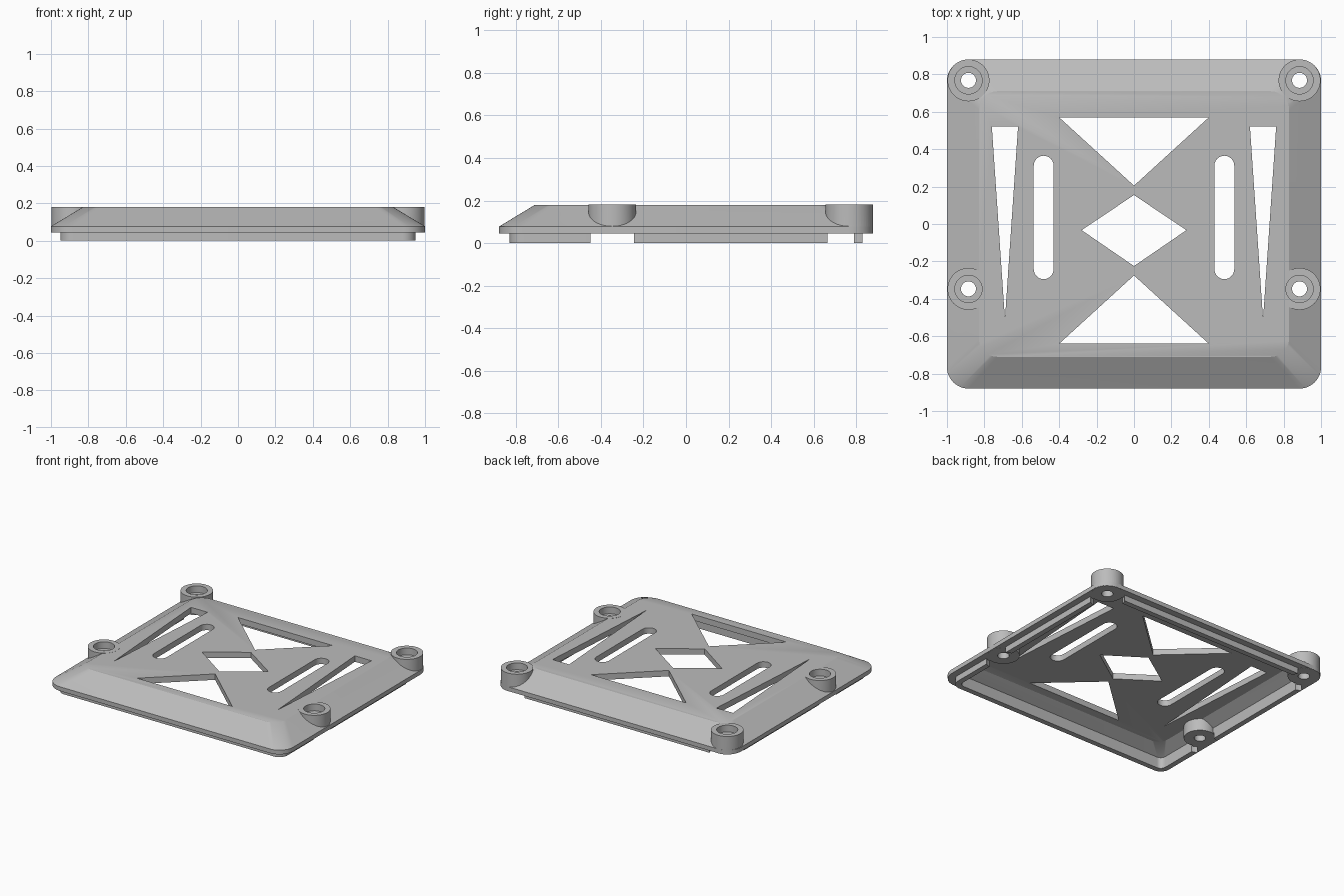
import bpy, bmesh, math

cube = bpy.data.objects.get("Cube")
if cube:
    bpy.data.objects.remove(cube, do_unlink=True)

HALF_X, HALF_Y = 1.0, 0.88
RIM_Z, TOP_Z = 0.045, 0.18

grey = bpy.data.materials.new("plain grey")
grey.use_nodes = True
colour = (0.5, 0.5, 0.5, 1)
grey.diffuse_color = colour
grey.node_tree.nodes["Principled BSDF"].inputs["Base Color"].default_value = colour


def rounded_rect(inset, radius, steps=12):
    cx, cy = HALF_X - inset - radius, HALF_Y - inset - radius
    pts = []
    for q, (sx, sy) in enumerate([(1, 1), (-1, 1), (-1, -1), (1, -1)]):
        for i in range(steps + 1):
            a = math.pi / 2 * (q + i / steps)
            pts.append((sx * cx + radius * math.cos(a), sy * cy + radius * math.sin(a)))
    return pts


def loft(name, rings, closed=False):
    """Skin a list of (outline, z) rings; cap the ends or join them in a loop."""
    bm = bmesh.new()
    loops = [[bm.verts.new((x, y, z)) for x, y in pts] for pts, z in rings]
    pairs = list(zip(loops, loops[1:]))
    if closed:
        pairs.append((loops[-1], loops[0]))
    else:
        bm.faces.new(loops[0])
        bm.faces.new(loops[-1])
    for a, b in pairs:
        for i in range(len(a)):
            j = (i + 1) % len(a)
            bm.faces.new((a[i], a[j], b[j], b[i]))
    bmesh.ops.recalc_face_normals(bm, faces=bm.faces)
    mesh = bpy.data.meshes.new(name)
    bm.to_mesh(mesh)
    bm.free()
    ob = bpy.data.objects.new(name, mesh)
    mesh.materials.append(grey)
    bpy.context.collection.objects.link(ob)
    return ob


def prism(name, pts, z0, z1):
    return loft(name, [(pts, z0), (pts, z1)])


def disc(x, y, r, n=48):
    return [(x + r * math.cos(math.tau * i / n), y + r * math.sin(math.tau * i / n))
            for i in range(n)]


def combine(target, tool, operation="DIFFERENCE"):
    mod = target.modifiers.new(tool.name, "BOOLEAN")
    mod.operation, mod.solver, mod.object = operation, "EXACT", tool
    bpy.context.view_layer.objects.active = target
    bpy.ops.object.modifier_apply(modifier=mod.name)
    bpy.data.objects.remove(tool, do_unlink=True)


# Hollow cover with sloping sides
cover = loft("cover_plate", [
    (rounded_rect(0.173, 0.08), 0.135),
    (rounded_rect(0.09, 0.04), 0.084),
    (rounded_rect(0.09, 0.04), RIM_Z),
    (rounded_rect(0, 0.115), RIM_Z),
    (rounded_rect(0, 0.115), 0.077),
    (rounded_rect(0.17, 0.1), TOP_Z),
])

# Locating lip under the rim
lip = loft("locating_lip", [
    (rounded_rect(0.05, 0.07), 0),
    (rounded_rect(0.05, 0.07), RIM_Z),
    (rounded_rect(0.09, 0.04), RIM_Z),
    (rounded_rect(0.09, 0.04), 0),
], closed=True)

# Screw bosses with counterbored holes, and gaps in the lip around them
bosses = [(sx * 0.885, y) for sx in (-1, 1) for y in (0.768, -0.347)]
for x, y in bosses:
    combine(cover, prism("screw_boss", disc(x, y, 0.112), RIM_Z - 0.001, TOP_Z + 0.001), "UNION")
    combine(lip, prism("lip_gap", disc(x, y, 0.122), -0.1, 0.1))
for x, y in bosses:
    combine(cover, prism("screw_hole", disc(x, y, 0.04), -0.1, 0.3))
    combine(cover, prism("counterbore", disc(x, y, 0.073), 0.13, 0.3))

# Openings through the top
cutouts = [
    [(-0.4, 0.57), (0, 0.205), (0.4, 0.57)],
    [(0, 0.155), (-0.28, -0.033), (0, -0.225), (0.28, -0.033)],
    [(0, -0.275), (-0.4, -0.64), (0.4, -0.64)],
]
for s in (-1, 1):
    cutouts.append([(s * 0.76, 0.52), (s * 0.62, 0.52), (s * 0.69, -0.51)])
    slot = []
    for i in range(26):
        a = math.pi * (i if i < 13 else i - 1) / 12
        slot.append((s * 0.483 + 0.053 * math.cos(a),
                     (0.312 if i < 13 else -0.242) + 0.053 * math.sin(a)))
    cutouts.append(slot)
for pts in cutouts:
    combine(cover, prism("opening", pts, 0.0, 0.3))

# Smooth rounded faces, keep edges sharp
bpy.ops.object.select_all(action="DESELECT")
for ob in (cover, lip):
    ob.select_set(True)
bpy.context.view_layer.objects.active = cover
bpy.ops.object.shade_smooth_by_angle(angle=math.radians(25))
